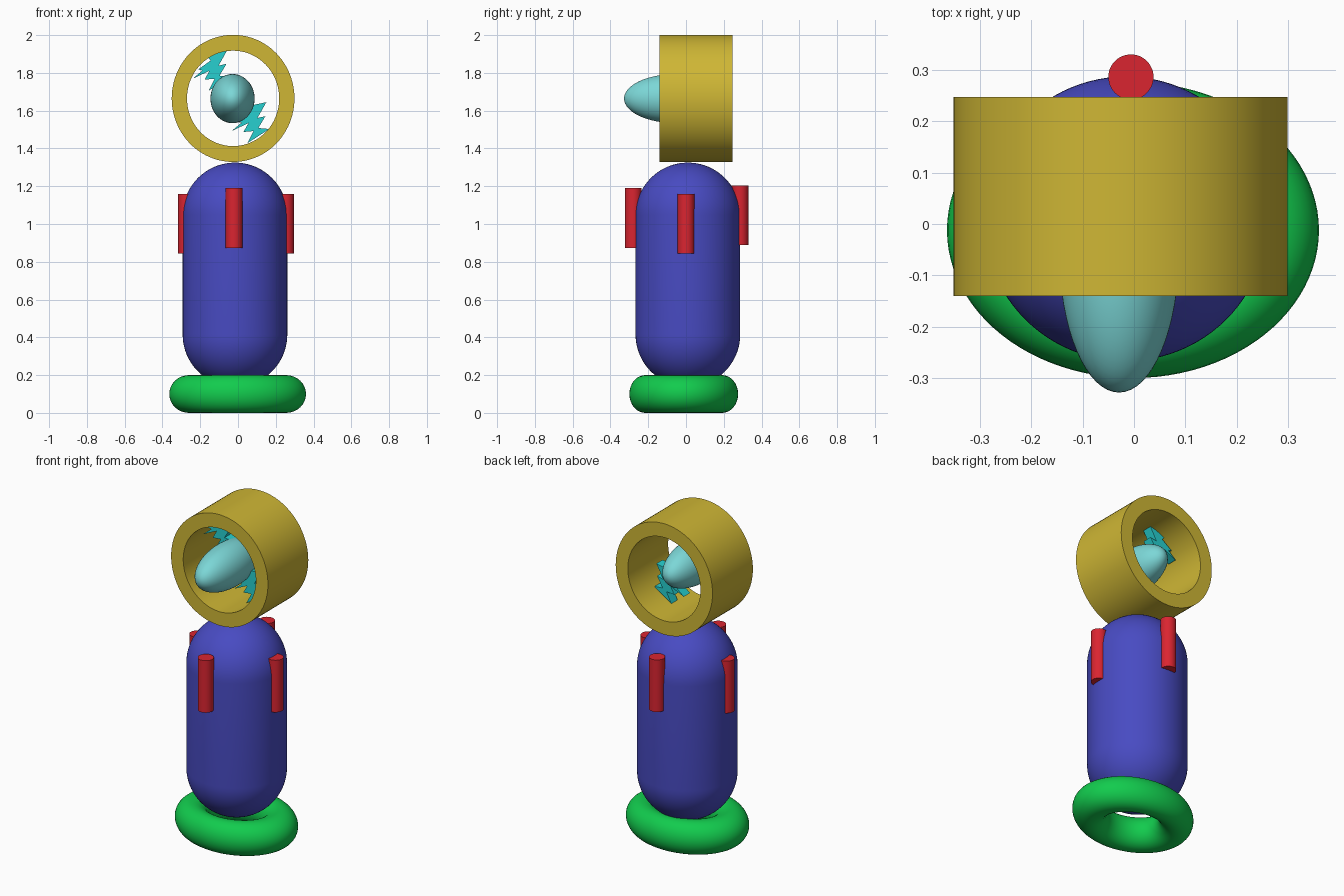
import bpy, bmesh, math

if "Cube" in bpy.data.objects:
    bpy.data.objects.remove(bpy.data.objects["Cube"])


def material(name, rgb):
    m = bpy.data.materials.new(name)
    m.diffuse_color = (*rgb, 1)
    m.use_nodes = True
    m.node_tree.nodes["Principled BSDF"].inputs["Base Color"].default_value = m.diffuse_color
    return m


GOLD = material("gold", (0.62, 0.47, 0.035))
BLUE = material("indigo blue", (0.065, 0.07, 0.54))
GREEN = material("green", (0.006, 0.60, 0.075))
RED = material("red", (0.70, 0.018, 0.03))
TEAL = material("pale teal", (0.20, 0.68, 0.68))
CYAN = material("bright cyan", (0.02, 0.63, 0.63))


def finish(obj, name, mat, angle=40):
    """Name, colour and shade the object."""
    obj.name = name
    obj.data.materials.append(mat)
    bpy.ops.object.select_all(action='DESELECT')
    obj.select_set(True)
    bpy.context.view_layer.objects.active = obj
    bpy.ops.object.transform_apply(location=False, rotation=True, scale=True)
    bpy.ops.object.shade_smooth_by_angle(angle=math.radians(angle))


def from_bmesh(bm, loc=(0, 0, 0)):
    bmesh.ops.recalc_face_normals(bm, faces=bm.faces)
    me = bpy.data.meshes.new("part")
    bm.to_mesh(me)
    bm.free()
    obj = bpy.data.objects.new("part", me)
    obj.location = loc
    bpy.context.collection.objects.link(obj)
    return obj


def lathe(points, closed, steps=96):
    """Spin a profile of (radius, z) points round the z axis."""
    bm = bmesh.new()
    vs = [bm.verts.new((r, 0, z)) for r, z in points]
    es = [bm.edges.new((a, b)) for a, b in zip(vs, vs[1:])]
    if closed:
        es.append(bm.edges.new((vs[-1], vs[0])))
    bmesh.ops.spin(bm, geom=vs + es, cent=(0, 0, 0), axis=(0, 0, 1),
                   angle=math.tau, steps=steps)
    bmesh.ops.remove_doubles(bm, verts=bm.verts, dist=1e-5)
    return from_bmesh(bm)


# Capsule body
R, LOW, HIGH = 0.277, 0.415, 1.048
arc = [math.radians(-90 + 90 * i / 20) for i in range(21)]
profile = [(R * math.cos(a), LOW + R * math.sin(a)) for a in arc]
profile += [(r, HIGH + LOW - z) for r, z in reversed(profile)]
body = lathe(profile, False)
body.location = (-0.016, 0.01, 0)
finish(body, "body", BLUE)

# Oval base ring
bpy.ops.mesh.primitive_torus_add(location=(-0.002, -0.012, 0.1), major_radius=0.257,
                                 minor_radius=0.105, major_segments=96, minor_segments=32)
base = bpy.context.object
base.scale = (1, 0.795, 0.1 / 0.105)
finish(base, "base_ring", GREEN)

# Four upright rods round the shoulder
for name, x, y, z in (("front_rod", -0.021, -0.279, 1.032), ("back_rod", -0.006, 0.286, 1.046),
                      ("left_rod", -0.273, 0.0, 1.001), ("right_rod", 0.252, 0.0, 1.001)):
    bpy.ops.mesh.primitive_cylinder_add(vertices=48, radius=0.044, depth=0.316,
                                        location=(x, y, z))
    finish(bpy.context.object, name, RED)

# Wide head ring, axis along y
ring = lathe([(0.244, -0.1935), (0.325, -0.1935), (0.325, 0.1935), (0.244, 0.1935)], True)
ring.rotation_euler = (math.pi / 2, 0, 0)
ring.scale = (1, 1.035, 1)
ring.location = (-0.026, 0.0535, 1.665)
finish(ring, "head_ring", GOLD)

# Egg-shaped core
bpy.ops.mesh.primitive_uv_sphere_add(segments=64, ring_count=32, location=(-0.029, -0.053, 1.664))
core = bpy.context.object
core.scale = (0.117, 0.275, 0.13)
finish(core, "core", TEAL)

# Two jagged bolts, same outline (x, z) shifted
BOLT = [(0.150, 1.645), (0.103, 1.561), (0.145, 1.571), (0.108, 1.508), (0.166, 1.503),
        (0.050, 1.428), (0.082, 1.492), (0.029, 1.487), (0.055, 1.534), (-0.034, 1.492),
        (0.018, 1.536), (-0.005, 1.541), (0.061, 1.588), (0.034, 1.620)]
for name, dx, dz in (("lower_bolt", 0, 0), ("upper_bolt", -0.206, 0.277)):
    bm = bmesh.new()
    face = bm.faces.new([bm.verts.new((x, 0, z)) for x, z in BOLT])
    new = bmesh.ops.extrude_face_region(bm, geom=[face])["geom"]
    bmesh.ops.translate(bm, vec=(0, 0.06, 0),
                        verts=[v for v in new if isinstance(v, bmesh.types.BMVert)])
    finish(from_bmesh(bm, (dx, 0.01, dz)), name, CYAN, 20)
